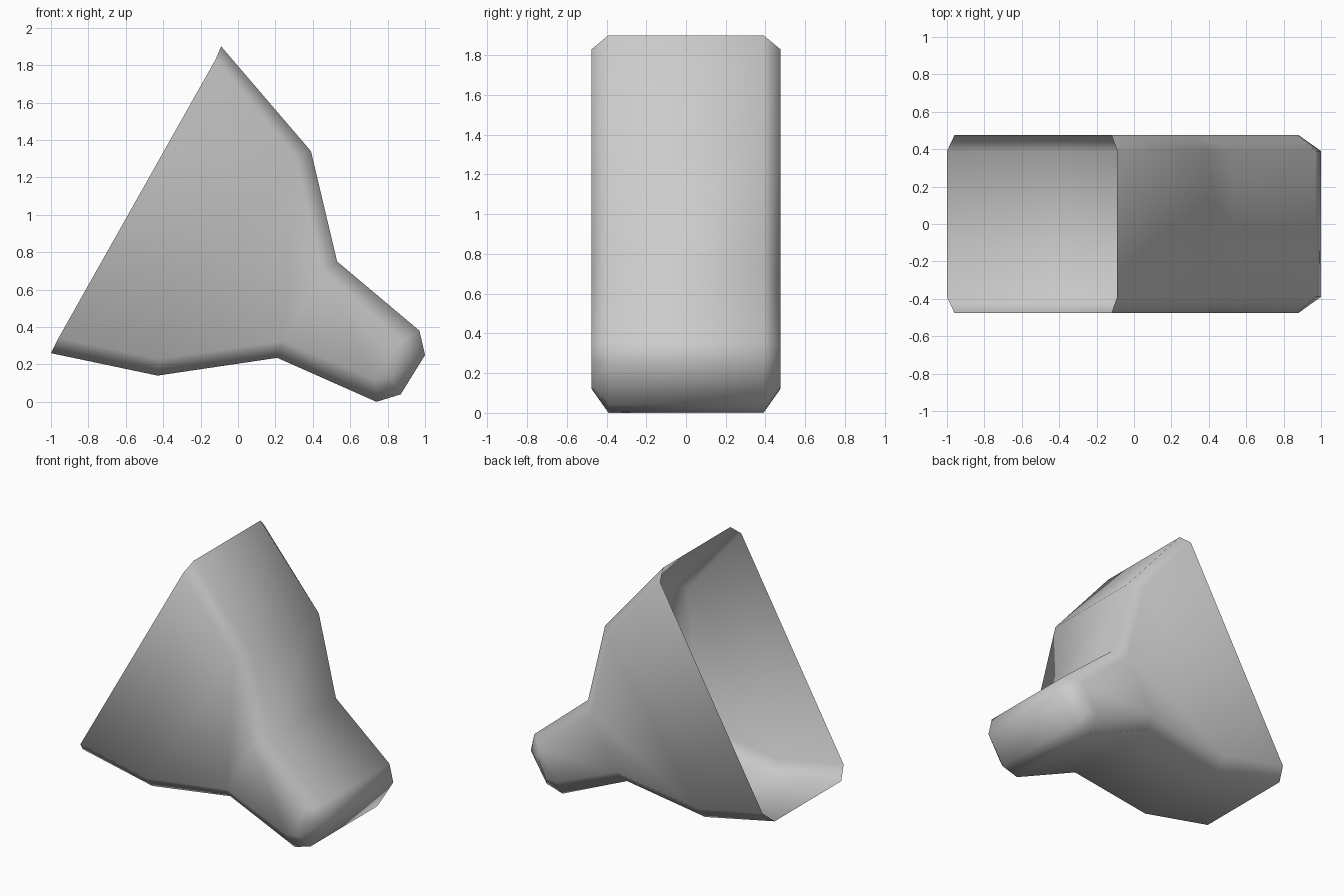
import bpy
import bmesh

cube = bpy.data.objects.get("Cube")
if cube:
    bpy.data.objects.remove(cube, do_unlink=True)

grey = bpy.data.materials.new("plain grey")
grey.use_nodes = True
colour = (0.6, 0.6, 0.6, 1)
grey.diffuse_color = colour
grey.node_tree.nodes["Principled BSDF"].inputs["Base Color"].default_value = colour

# Lower and upper profile points, from the open mouth to the closed tail
OUTER = [((-1, .26), (-.09, 1.9)), ((-.43, .14), (.39, 1.34)),
         ((.21, .235), (.53, .75)), ((.74, 0), (.97, .38)), ((.87, .04), (1, .25))]
# The same points set in by the chamfer, on the flat sides
INNER = [((-.96, .34), (-.12, 1.83)), ((-.42, .23), (.305, 1.31)),
         ((.24, .325), (.45, .70)), ((.73, .12), (.875, .33)), ((.82, .13), (.88, .26))]
EDGE_Y, SIDE_Y = .39, .475

bm = bmesh.new()


def ring(outer, inner):
    """Eight-sided section: rectangle with chamfered corners."""
    (ol, ou), (il, iu) = outer, inner
    loop = [(ol, -EDGE_Y), (ol, EDGE_Y), (il, SIDE_Y), (iu, SIDE_Y),
            (ou, EDGE_Y), (ou, -EDGE_Y), (iu, -SIDE_Y), (il, -SIDE_Y)]
    return [bm.verts.new((x, y, z)) for (x, z), y in loop]


# Shell skinned from section to section, mouth left open
rings = [ring(o, i) for o, i in zip(OUTER, INNER)]
for a, b in zip(rings, rings[1:]):
    for i in range(8):
        j = (i + 1) % 8
        bm.faces.new((a[i], a[j], b[j], b[i]))

# Tail end: flat centre and a chamfer at each side
end = rings[-1]
for ids in ((0, 1, 4, 5), (1, 2, 3, 4), (5, 6, 7, 0)):
    bm.faces.new([end[i] for i in ids])

# Outward normals, then smooth shading
bmesh.ops.recalc_face_normals(bm, faces=bm.faces)
if next(f for f in bm.faces if all(v in end for v in f.verts)).normal.x < 0:
    bmesh.ops.reverse_faces(bm, faces=bm.faces)
for f in bm.faces:
    f.smooth = True

mesh = bpy.data.meshes.new("funnel_shell")
bm.to_mesh(mesh)
bm.free()
mesh.materials.append(grey)
shell = bpy.data.objects.new("funnel_shell", mesh)
bpy.context.collection.objects.link(shell)
